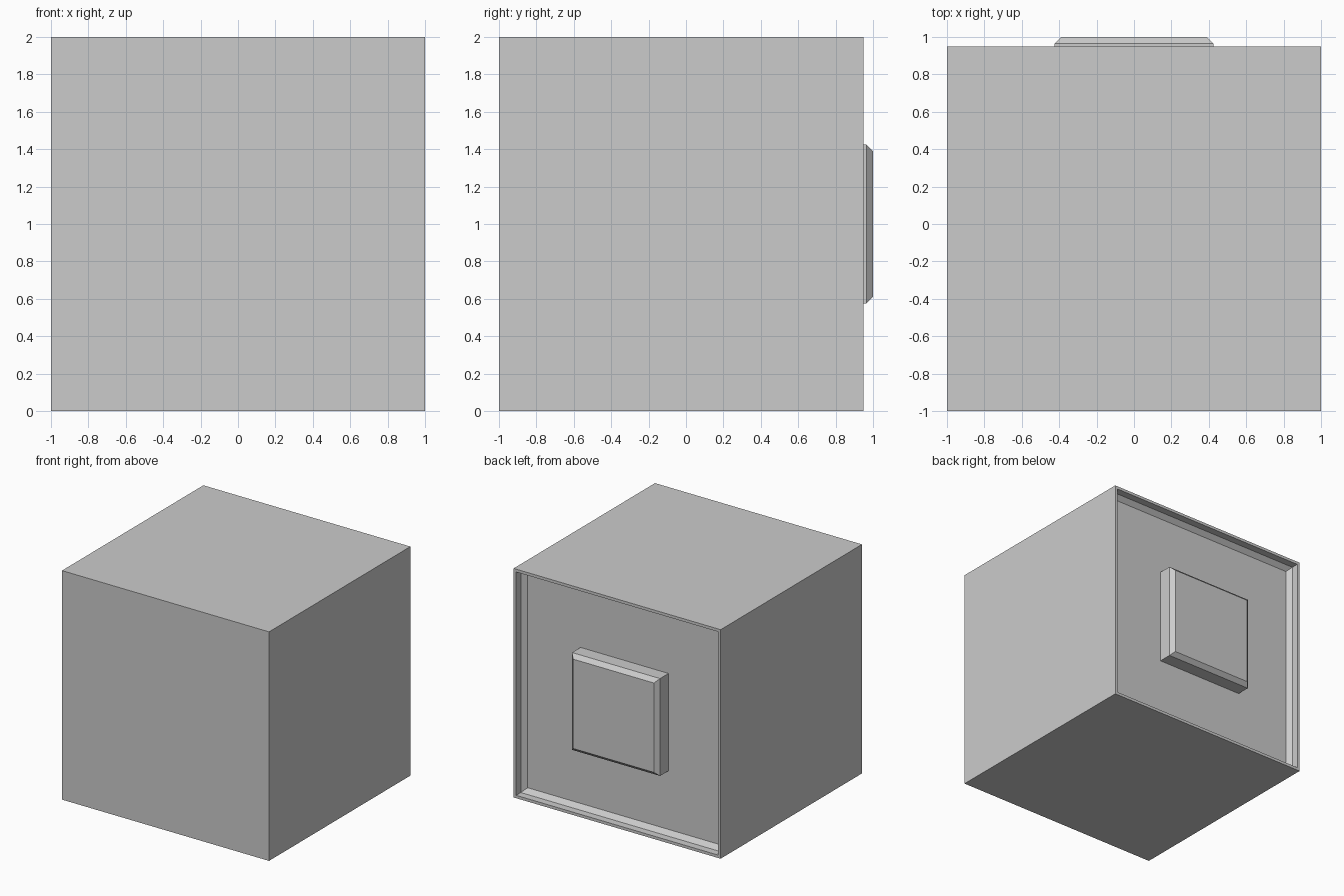
import bpy, bmesh

if "Cube" in bpy.data.objects:
    bpy.data.objects.remove(bpy.data.objects["Cube"])

# Square cross-sections from front to back: (half size, y)
BODY = [(1.0, -1.0), (1.0, 0.95), (0.975, 0.95), (0.975, 0.886),
        (0.937, 0.848), (0.425, 0.848), (0.425, 0.965), (0.39, 1.0)]


def square_loft(name, profile, center_z):
    """Skin a series of concentric squares and cap both ends."""
    bm = bmesh.new()
    rings = []
    for h, y in profile:
        rings.append([bm.verts.new((sx * h, y, center_z + sz * h))
                      for sx, sz in ((-1, -1), (1, -1), (1, 1), (-1, 1))])
    for a, b in zip(rings, rings[1:]):
        for i in range(4):
            j = (i + 1) % 4
            bm.faces.new((a[i], a[j], b[j], b[i]))
    bm.faces.new(rings[0])
    bm.faces.new(rings[-1])
    bmesh.ops.recalc_face_normals(bm, faces=bm.faces)
    mesh = bpy.data.meshes.new(name)
    bm.to_mesh(mesh)
    bm.free()
    obj = bpy.data.objects.new(name, mesh)
    bpy.context.collection.objects.link(obj)
    return obj


# Cube body with a recessed, chamfered back and a raised square pad
square_loft("cube_with_recessed_back", BODY, 1.0)
